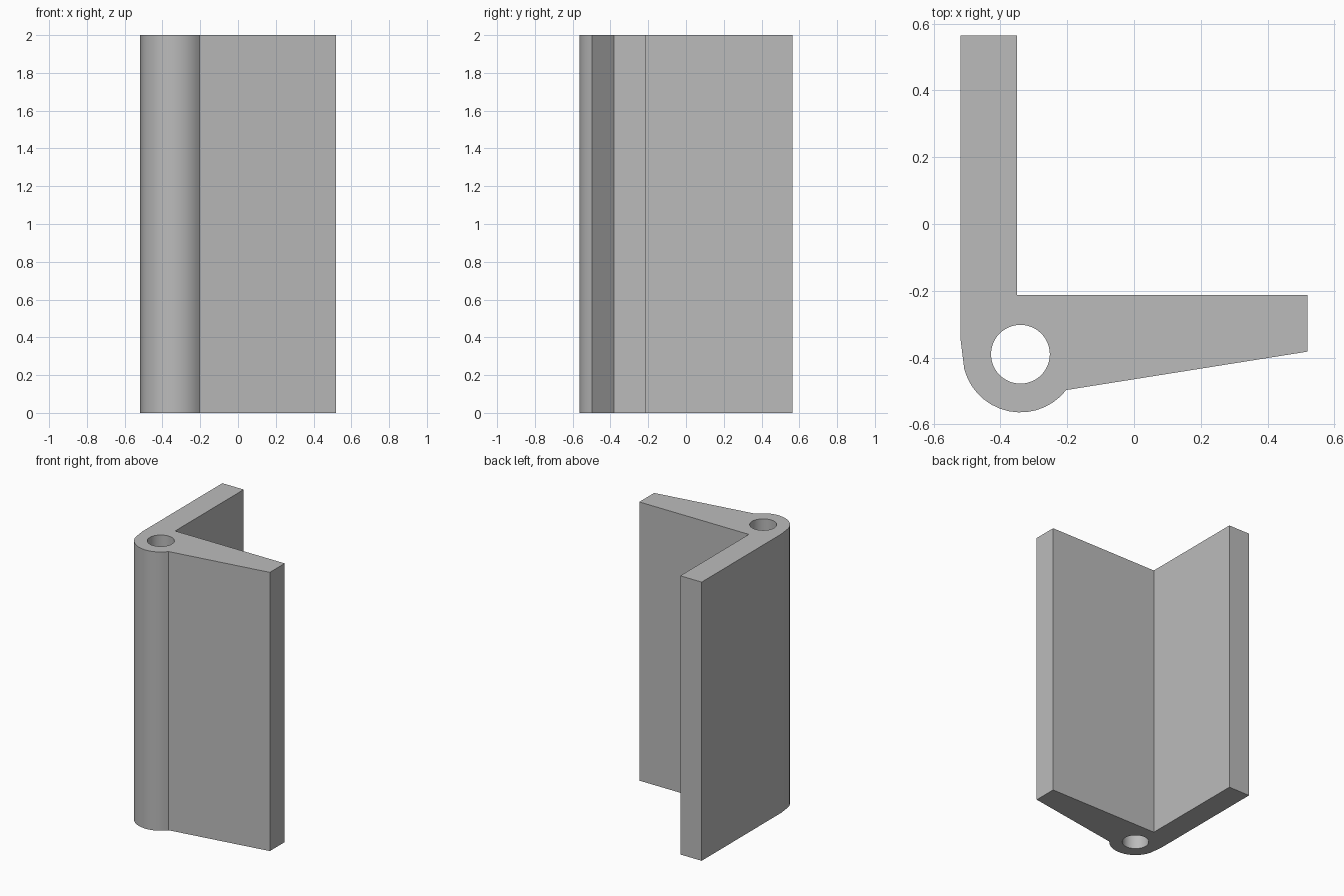
import bpy
import bmesh
from math import cos, sin, radians
from mathutils import Vector

cube = bpy.data.objects.get("Cube")
if cube:
    bpy.data.objects.remove(cube)

HEIGHT = 2.0
BARREL = Vector((-0.34, -0.39, 0))


def arc(radius, start, end, steps):
    """Points on an arc around the barrel axis, angles in degrees."""
    angles = [radians(start + (end - start) * i / steps) for i in range(steps + 1)]
    return [BARREL + Vector((radius * cos(a), radius * sin(a), 0)) for a in angles]


# Outline: back leaf, rounded barrel, tapered side leaf
leaves = [(0.52, -0.382), (0.52, -0.213), (-0.35, -0.213),
          (-0.35, 0.565), (-0.52, 0.565), (-0.52, -0.34)]
outline = [Vector((x, y, 0)) for x, y in leaves] + arc(0.174, 195, 322, 14)

# Round pin hole through the barrel
hole = arc(0.088, 0, 360, 48)[:-1]

bm = bmesh.new()
edges = []
for loop in (outline, hole):
    verts = [bm.verts.new(p) for p in loop]
    edges += [bm.edges.new((a, b)) for a, b in zip(verts, verts[1:] + verts[:1])]
bmesh.ops.triangle_fill(bm, edges=edges, use_beauty=True)

# Extrude the section to full height
top = bmesh.ops.extrude_face_region(bm, geom=bm.faces[:])["geom"]
bmesh.ops.translate(bm, vec=(0, 0, HEIGHT),
                    verts=[g for g in top if isinstance(g, bmesh.types.BMVert)])
bmesh.ops.recalc_face_normals(bm, faces=bm.faces[:])

mesh = bpy.data.meshes.new("angle_hinge_bracket")
bm.to_mesh(mesh)
bm.free()
bracket = bpy.data.objects.new("angle_hinge_bracket", mesh)
bpy.context.collection.objects.link(bracket)

# Plain grey finish
grey = bpy.data.materials.new("light_grey")
grey.use_nodes = True
colour = (0.5, 0.5, 0.5, 1)
grey.diffuse_color = colour
grey.node_tree.nodes["Principled BSDF"].inputs["Base Color"].default_value = colour
mesh.materials.append(grey)

# Smooth barrel, crisp corners
bpy.ops.object.select_all(action="DESELECT")
bracket.select_set(True)
bpy.context.view_layer.objects.active = bracket
bpy.ops.object.shade_smooth_by_angle(angle=radians(30))
